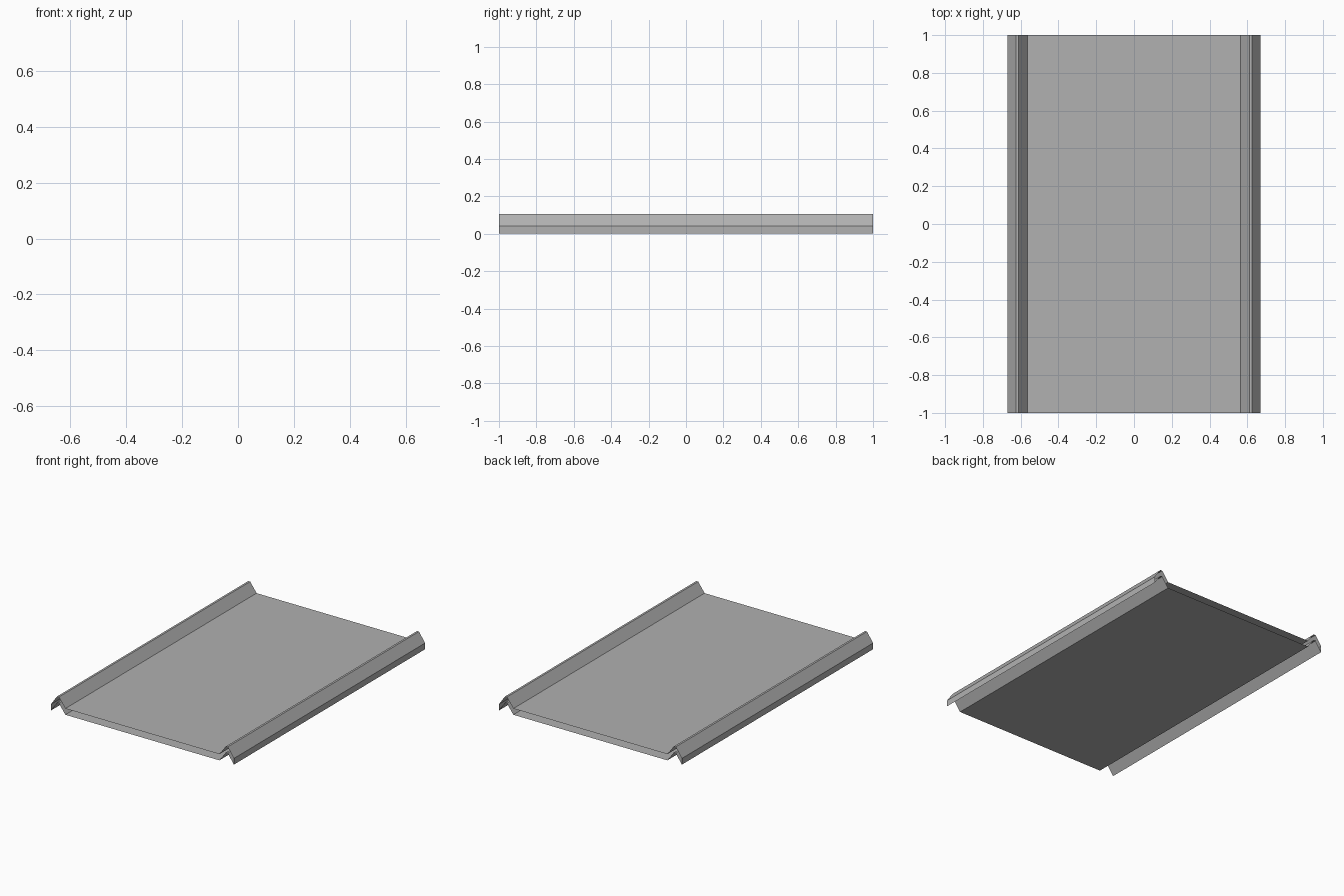
import bpy, bmesh

if "Cube" in bpy.data.objects:
    bpy.data.objects.remove(bpy.data.objects["Cube"])

LENGTH, THICK = 2.0, 0.041

# Right half of the folded profile (underside); mirrored for the left half
half = [(0.564, 0.0), (0.611, 0.064), (0.625, 0.064), (0.67, 0.0)]
lower = [(-x, z) for x, z in reversed(half)] + half
# Upper skin is the same fold raised straight up, closed by vertical side lips
upper = [(x, z + THICK) for x, z in reversed(lower)]
outline = lower + upper

# Hollow roof panel: outline extruded along y with open ends
bm = bmesh.new()
front = [bm.verts.new((x, -LENGTH / 2, z)) for x, z in outline]
back = [bm.verts.new((x, LENGTH / 2, z)) for x, z in outline]
n = len(outline)
for i in range(n):
    j = (i + 1) % n
    bm.faces.new((front[j], front[i], back[i], back[j]))
bm.normal_update()
# Make sure the underside faces down
if bm.faces[:][3].normal.z > 0:
    bmesh.ops.reverse_faces(bm, faces=bm.faces[:])

mesh = bpy.data.meshes.new("roof_panel")
bm.to_mesh(mesh)
bm.free()
panel = bpy.data.objects.new("roof_panel", mesh)
bpy.context.collection.objects.link(panel)

# Dark grey metal
metal = bpy.data.materials.new("dark_grey")
metal.diffuse_color = (0.44, 0.44, 0.44, 1.0)
metal.use_nodes = True
metal.node_tree.nodes["Principled BSDF"].inputs["Base Color"].default_value = metal.diffuse_color
mesh.materials.append(metal)
